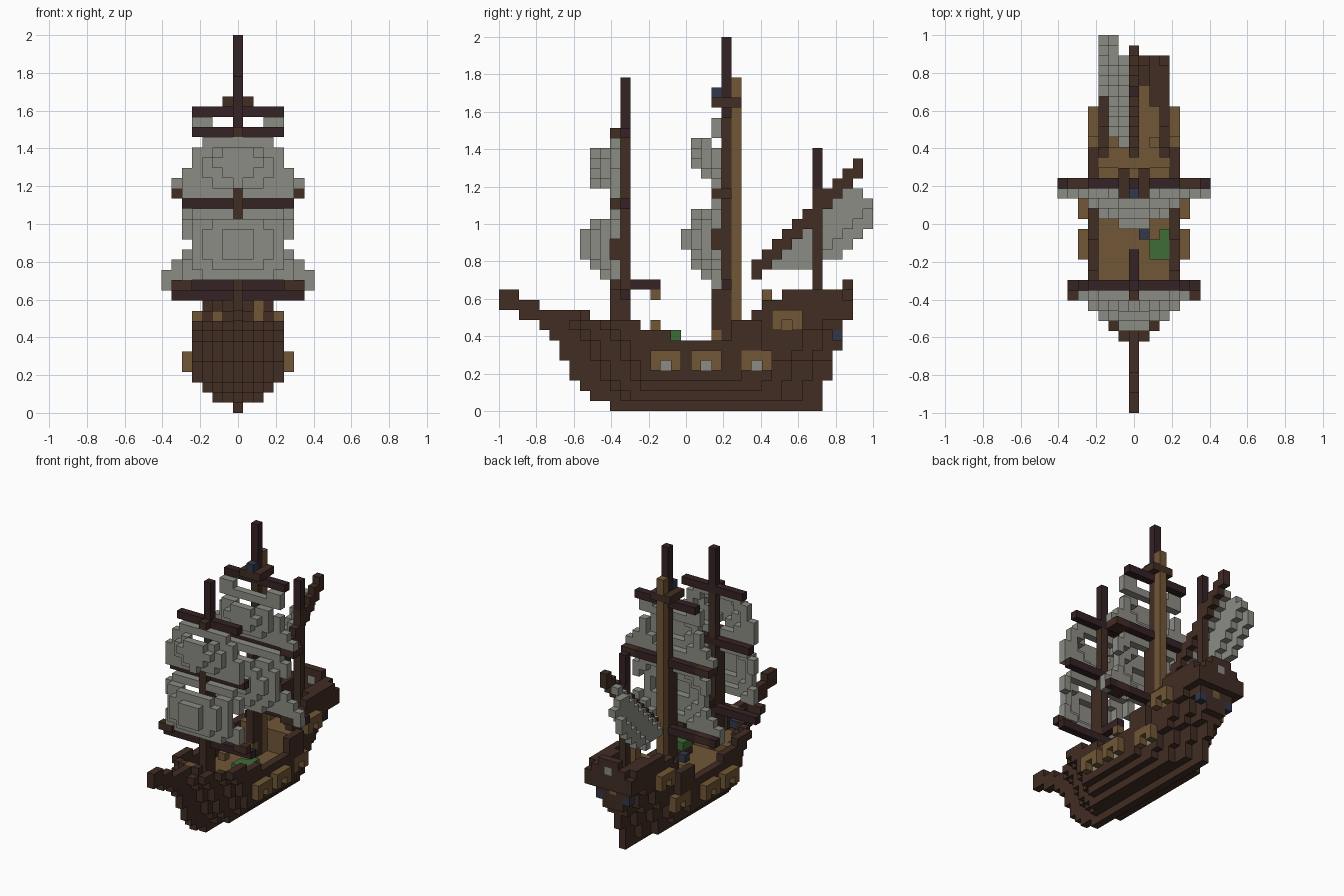
import bpy, bmesh
from math import hypot
from mathutils import Vector

V = 2 / 37          # block size; grid is x -7..7, y 0..36, z 0..36
PALETTE = {
    "dark_wood": (0.053, 0.026, 0.017),
    "spar_wood": (0.035, 0.016, 0.018),
    "light_wood": (0.165, 0.096, 0.038),
    "canvas": (0.265, 0.262, 0.232),
    "green_cloth": (0.050, 0.150, 0.040),
    "blue_grey": (0.032, 0.038, 0.070),
}
NAMES = list(PALETTE)
parts = {}


def span(a):
    return range(a[0], a[1] + 1) if isinstance(a, tuple) else (a,)


def box(part, colour, x, y, z):
    """Fill blocks; each argument is one index or an inclusive pair."""
    cells = parts.setdefault(part, {})
    for i in span(x):
        for j in span(y):
            for k in span(z):
                cells[i, j, k] = colour


def both(part, colour, x, y, z):
    box(part, colour, x, y, z)
    box(part, colour, tuple(-a for a in reversed(x)) if isinstance(x, tuple) else -x, y, z)


# Hull: one row per level, tapered to bow and stern
BOW = (11, 9, 8, 7, 7, 6, 6, 5, 4, 5, 24, 24)
STERN = (31, 31, 31, 32, 32, 32, 33, 33, 33, 34, 34, 33)
BEAM = (0, 2, 3, 4, 4, 4, 4, 4, 4, 3, 3, 3)
TRANSOM = (0, 0, 0, 0, 0, 1, 1, 1, 2, 3, 3, 3)


def rail_top(j):
    for limit, k in ((9, 9), (14, 8), (17, 7), (23, 6), (25, 8), (26, 9), (28, 10)):
        if j < limit:
            return k
    return 11


def deck_level(j):
    return 6 if j < 13 else 5 if j < 24 else 8


def half_width(j, k):
    beam = BEAM[k]
    if j >= (26 if k > 5 else 24):
        beam = min(beam, 3)
    bow = int((j - BOW[k] - 1) * 0.7) if k < 10 else beam
    return min(beam, bow, TRANSOM[k] + (STERN[k] - j) // 2)


for k in range(12):
    for j in range(BOW[k], STERN[k] + 1):
        if k > rail_top(j):
            continue
        w = half_width(j, k)
        deck = deck_level(j)
        rail = 2 if j >= 30 else 1
        if k <= deck or j == 34 or j < 7:
            box("hull", "dark_wood", (-w, w), j, k)
            if k == deck and 7 < j < 34 and w >= rail:
                box("hull", "light_wood", (rail - w, w - rail), j, k)
        else:
            both("hull", "dark_wood", w, j, k)
            if w > 1 and (j < 9 or j >= 30):
                both("hull", "dark_wood", w - 1, j, k)

# Front wall of the raised stern deck
box("hull", "light_wood", (-3, 3), 24, (6, 8))

# Stern gallery
box("stern_gallery", "dark_wood", (-3, 3), 34, (9, 10))
box("stern_gallery", "dark_wood", (-2, 2), 34, 11)
box("stern_gallery", "dark_wood", (-1, 1), 34, 12)
box("stern_gallery", "canvas", 0, 34, 11)
both("stern_lamps", "blue_grey", 2, 33, 7)


# Gun ports and stern side windows: raised frame around a recess
def frame(part, x, j, k, back):
    both(part, "light_wood", x, (j, j + 2), k + 1)
    both(part, "light_wood", x, j, k)
    both(part, "light_wood", x, j + 2, k)
    both(part, back, x - 1, j + 1, k)


frame("gun_ports", 5, 15, 4, "canvas")
frame("gun_ports", 5, 19, 4, "canvas")
frame("gun_ports", 4, 24, 4, "canvas")
frame("side_windows", 4, 27, 8, "light_wood")

# Bowsprit
box("bowsprit", "dark_wood", 0, (2, 7), 9)
box("bowsprit", "dark_wood", 0, (0, 3), 10)
box("bowsprit", "dark_wood", 0, (0, 1), 11)
box("bowsprit", "light_wood", 0, 8, 9)

# Deck fittings
box("stern_rail_posts", "light_wood", 2, 26, (9, 11))
box("stern_rail_posts", "light_wood", (-2, -1), 26, 9)
box("deck_tarp", "dark_wood", (2, 3), (15, 16), 6)
box("deck_tarp", "green_cloth", (2, 3), (15, 16), 7)
box("deck_tarp", "green_cloth", 3, 17, 7)
for spot in ((1, 17, 6), (-2, 21, 6), (-1, 9, 8), (-1, 30, 9)):
    box("deck_barrels", "blue_grey", *spot)
box("fore_boom", "spar_wood", 0, (13, 15), 12)
box("boom_blocks", "light_wood", 0, 15, 8)
box("boom_blocks", "light_wood", 0, 15, 11)

# Masts
box("fore_mast", "dark_wood", 0, 12, (6, 27))
box("fore_mast", "dark_wood", 0, 11, (6, 18))
box("fore_mast", "spar_wood", 0, 12, (28, 32))
box("main_mast", "dark_wood", 0, 22, (6, 30))
box("main_mast", "dark_wood", 0, 21, (6, 19))
box("main_mast", "spar_wood", 0, 22, (31, 36))
box("main_mast", "light_wood", 0, 23, (6, 32))
box("main_mast", "light_wood", 0, 21, 7)
box("lookout", "dark_wood", (-1, 1), (21, 23), 30)
box("lookout", "blue_grey", 0, 21, 31)
box("mizzen_mast", "dark_wood", 0, 31, (9, 21))
box("mizzen_mast", "spar_wood", 0, 31, (22, 25))


# Square sails: rounded bulge stepping forward, flat in the top row
def square_sail(name, mast, bottom, centre, steps, widths):
    for n, width in enumerate(widths):
        k = bottom + n
        for i in range(-width, width + 1):
            r = hypot(0.8 * i, k - centre)
            depth = 1 if n == len(widths) - 1 else 1 + sum(r < s for s in steps)
            box(name, "canvas", i, mast - depth, k)


LOWER, UPPER = (1.45, 2.8, 3.9), (1.7, 2.8)
square_sail("fore_lower_sail", 12, 13, 16, LOWER, (5, 5, 4, 4, 5, 5, 4))
square_sail("main_lower_sail", 22, 13, 16.5, LOWER, (7, 6, 5, 4, 4, 5, 5, 4))
square_sail("fore_upper_sail", 12, 21, 23.6, (1.7, 2.5), (5, 5, 5, 4, 4, 3))
square_sail("main_upper_sail", 22, 22, 25, UPPER, (6, 5, 4, 4, 3, 4))
both("main_upper_sail", "canvas", (3, 4), 21, 28)
both("main_lower_sail", "canvas", 7, 21, 12)

# Yards, with clamps at the mast and blocks at the ends
for name, mast, k, w in (("fore_lower_yard", 12, 11, 6), ("fore_middle_yard", 12, 20, 5),
                         ("fore_upper_yard", 12, 27, 4), ("main_lower_yard", 22, 12, 7),
                         ("main_middle_yard", 22, 21, 6), ("main_upper_yard", 22, 29, 4)):
    box(name, "spar_wood", (-w, w), mast, k)
both("yard_blocks", "dark_wood", (5, 6), 11, 12)
both("yard_blocks", "dark_wood", (5, 6), (21, 22), 12)
both("yard_blocks", "dark_wood", (5, 6), (21, 22), 21)
box("yard_clamps", "dark_wood", 0, 11, (19, 21))
box("yard_clamps", "dark_wood", 0, 11, 27)

# Slanted gaff and its swept sail behind the mizzen mast
for j in range(25, 36):
    box("gaff", "dark_wood", 0, j, (j - 12, j - 11))
for j in range(26, 37):
    low = 14 if j < 32 else 15 if j < 34 else j - 18
    for k in range(low, min(j - 12, 56 - j) + 1):
        drop = j - 12 - k
        box("mizzen_sail", "canvas", -1 if drop < 1 else -2 if drop < 5 else -3, j, k)

# Materials
materials = []
for name, rgb in PALETTE.items():
    mat = bpy.data.materials.new(name)
    mat.use_nodes = True
    mat.diffuse_color = (*rgb, 1)
    shader = mat.node_tree.nodes["Principled BSDF"]
    shader.inputs["Base Color"].default_value = (*rgb, 1)
    shader.inputs["Roughness"].default_value = 0.9
    materials.append(mat)

cube = bpy.data.objects.get("Cube")
if cube:
    bpy.data.objects.remove(cube, do_unlink=True)

# Turn each part into a mesh of its exposed block faces
filled = {}
for part, cells in parts.items():
    for c in cells:
        filled[c] = part           # later parts own shared blocks

for part, cells in parts.items():
    bm = bmesh.new()
    verts = {}
    for c, colour in cells.items():
        if filled[c] != part:
            continue
        for axis in range(3):
            for side in (-1, 1):
                step = [0, 0, 0]
                step[axis] = side
                if tuple(a + b for a, b in zip(c, step)) in filled:
                    continue
                corners = []
                for u, v in ((-1, -1), (1, -1), (1, 1), (-1, 1))[::side]:
                    p = [0, 0, 0]
                    p[axis], p[(axis + 1) % 3], p[(axis + 2) % 3] = side, u, v
                    key = tuple(2 * a + b for a, b in zip(c, p))
                    if key not in verts:
                        x, y, z = (q / 2 * V for q in key)
                        verts[key] = bm.verts.new(Vector((x, y + V / 2 - 1, z + V / 2)))
                    corners.append(verts[key])
                bm.faces.new(corners).material_index = NAMES.index(colour)
    mesh = bpy.data.meshes.new(part)
    bm.to_mesh(mesh)
    bm.free()
    for mat in materials:
        mesh.materials.append(mat)
    bpy.context.collection.objects.link(bpy.data.objects.new(part, mesh))
